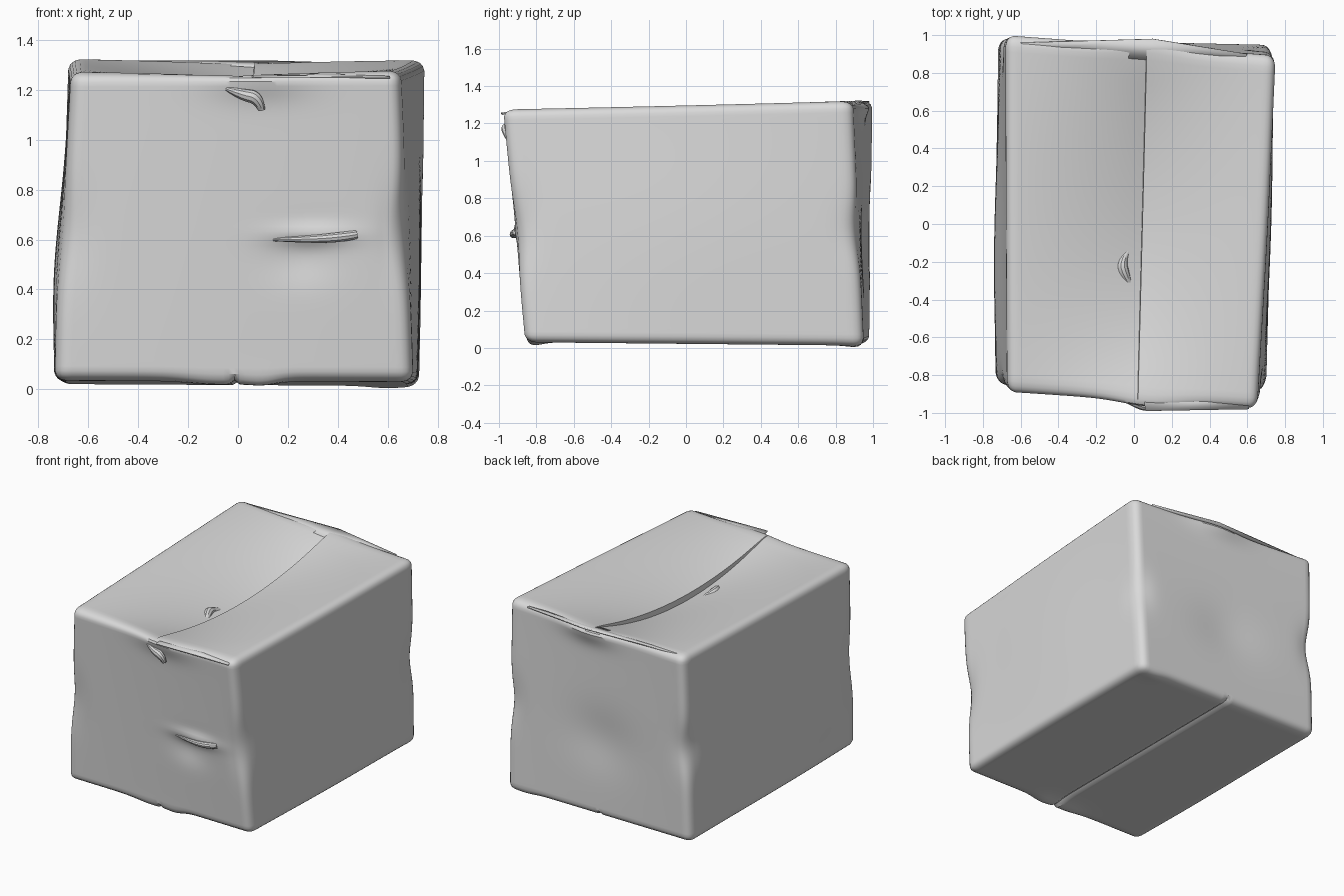
import bpy
import bmesh
import math
from mathutils import Vector

old = bpy.data.objects.get("Cube")
if old:
    bpy.data.objects.remove(old)

GREY = (0.7, 0.7, 0.7, 1)
mat = bpy.data.materials.new("plain grey card")
mat.use_nodes = True
mat.diffuse_color = GREY
for node in mat.node_tree.nodes:
    if node.type == 'BSDF_PRINCIPLED':
        node.inputs["Base Color"].default_value = GREY


def finish(obj):
    """Give the part its material and smooth shading with crisp folds."""
    obj.data.materials.clear()
    obj.data.materials.append(mat)
    bpy.ops.object.select_all(action='DESELECT')
    obj.select_set(True)
    bpy.context.view_layer.objects.active = obj
    if obj.type == 'CURVE':
        bpy.ops.object.convert(target='MESH')
    bpy.ops.object.shade_smooth_by_angle(angle=math.radians(35))


def add_mesh(name, bm):
    mesh = bpy.data.meshes.new(name)
    bm.to_mesh(mesh)
    bm.free()
    obj = bpy.data.objects.new(name, mesh)
    bpy.context.collection.objects.link(obj)
    return obj


# Skewed box corners, keyed by side (x, y, z)
CORNERS = {
    (-1, -1, 1): (-.67, -.89, 1.27), (1, -1, 1): (.65, -.98, 1.275),
    (1, 1, 1): (.75, .89, 1.32), (-1, 1, 1): (-.68, 1, 1.325),
    (-1, -1, -1): (-.73, -.84, .035), (1, -1, -1): (.7, -.86, .03),
    (1, 1, -1): (.725, .95, .012), (-1, 1, -1): (-.72, .98, .02),
}
# Soft dents and bulges: centre, reach, push
DENTS = [
    ((-.72, -.2, .45), (.2, .7, .4), (-.03, 0, 0)),
    ((.7, 0, .6), (.2, .7, .6), (.02, 0, 0)),
    ((.65, -.92, .62), (.08, .1, .2), (-.03, .015, 0)),
    ((-.69, -.87, .62), (.1, .1, .2), (.015, .015, 0)),
    ((-.7, .99, .66), (.1, .12, .16), (.03, -.02, 0)),
    ((.74, .9, .62), (.1, .1, .16), (-.01, -.025, 0)),
    ((0, .96, .55), (.25, .2, .2), (0, -.02, 0)),
    ((.08, -.95, 1.25), (.2, .1, .08), (0, -.03, 0)),
    ((.1, .96, 1.3), (.2, .1, .08), (0, .04, 0)),
    ((.25, -.9, .53), (.14, .2, .1), (0, .02, 0)),
    ((.3, -.9, .62), (.16, .2, .04), (0, -.025, 0)),
    ((-.08, -.85, .03), (.15, .1, .05), (0, 0, -.02)),
    ((.1, -.86, .03), (.08, .1, .05), (0, 0, -.02)),
    ((.6, .95, .01), (.1, .1, .05), (0, 0, -.012)),
]
SEAM, ROUND = .045, .07


def crumple(co):
    # Round the edges of the unit cube
    core = Vector([max(ROUND - 1, min(1 - ROUND, c)) for c in co])
    out = co - core
    if out.length > 0:
        co = core + out.normalized() * ROUND
    u, v, w = co
    top = w > .95
    # Pull the two middle rows together for a crisp flap edge
    if top and abs(u - SEAM) < .02:
        u = SEAM + math.copysign(.002, u - SEAM)
    # Stretch it onto the skewed corners
    pos = Vector()
    for (i, j, k), corner in CORNERS.items():
        pos += Vector(corner) * ((1 + i * u) * (1 + j * v) * (1 + k * w) / 8)
    # Flaps sag towards the top seam, the left-hand one deeper
    if top:
        near = (1 + u) / (1 + SEAM) if u < SEAM else (1 - u) / (1 - SEAM)
        depth = .17 if u < SEAM else .13
        pos.z -= depth * max(0, near) ** 1.5 * (1 - v * v)
    # Narrow groove between the two bottom flaps
    if w < -.95 and abs(u) < .02:
        pos.z += .015
    for centre, reach, push in DENTS:
        d = sum(((p - c) / r) ** 2 for p, c, r in zip(pos, centre, reach))
        pos += Vector(push) * math.exp(-d)
    return pos


# Carton body
bm = bmesh.new()
bmesh.ops.create_cube(bm, size=2)
bmesh.ops.subdivide_edges(bm, edges=bm.edges[:], cuts=63, use_grid_fill=True)
for vert in bm.verts:
    vert.co = crumple(vert.co.copy())
finish(add_mesh("carton_body", bm))


def plate(name, points, thick=.008):
    """Thin card layer showing at a fold."""
    bm = bmesh.new()
    bm.faces.new([bm.verts.new(p) for p in points])
    bmesh.ops.triangulate(bm, faces=bm.faces[:])
    obj = add_mesh(name, bm)
    mod = obj.modifiers.new("card", 'SOLIDIFY')
    mod.thickness = thick
    mod.offset = 0
    finish(obj)


# Layers of card peeking out along the top folds
plate("back_top_flap", [(-.6, .96, 1.315), (-.58, .92, 1.31), (.06, .87, 1.29),
                        (.58, .86, 1.3), (.6, .9, 1.3), (.1, .98, 1.315)])
plate("front_top_flap", [(.05, -.9, 1.25), (.6, -.91, 1.26),
                         (.61, -.98, 1.25), (.06, -.99, 1.255)])


def crease(name, points, size):
    """Tapered pinch or torn lip following a short path."""
    curve = bpy.data.curves.new(name, 'CURVE')
    curve.dimensions = '3D'
    curve.bevel_depth = size
    curve.bevel_resolution = 3
    curve.use_fill_caps = True
    spline = curve.splines.new('NURBS')
    spline.points.add(len(points) - 1)
    spline.use_endpoint_u = True
    spline.order_u = 3
    for p, (x, y, z, r) in zip(spline.points, points):
        p.co = (x, y, z, 1)
        p.radius = r
    obj = bpy.data.objects.new(name, curve)
    bpy.context.collection.objects.link(obj)
    finish(obj)


# Pinched fold, torn tab and top tear
crease("front_crease", [(.1, -.88, .6, .2), (.28, -.92, .6, .7),
                        (.42, -.925, .61, 1), (.475, -.91, .62, .8)], .022)
crease("front_torn_tab", [(-.06, -.93, 1.21, .2), (.02, -.955, 1.18, .9),
                          (.08, -.965, 1.17, 1), (.095, -.95, 1.12, .5)], .028)
crease("top_tear", [(-.03, -.14, 1.14, .3), (-.07, -.2, 1.155, 1),
                    (-.05, -.27, 1.15, 1), (-.02, -.32, 1.14, .4)], .03)
